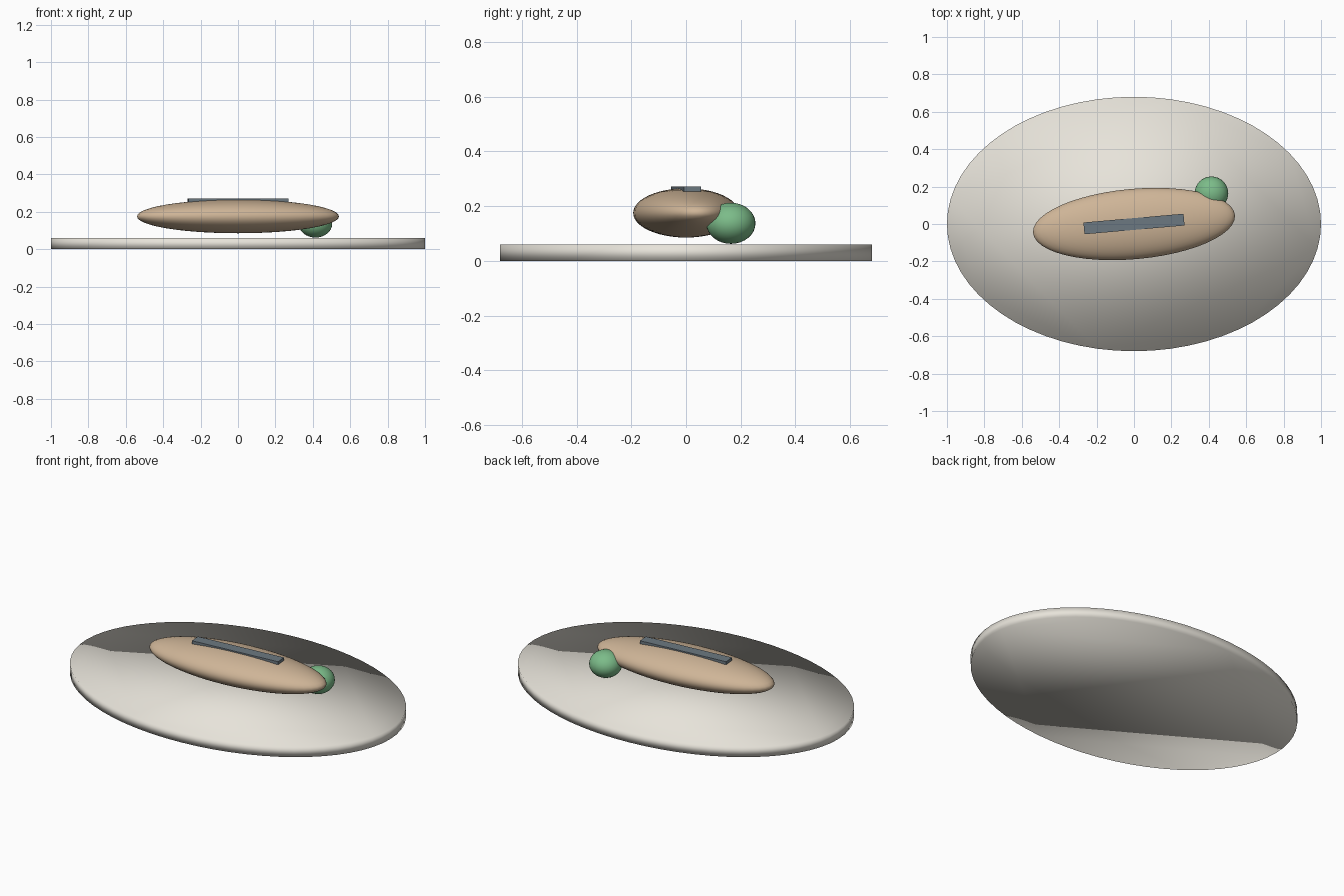
import bpy
from math import radians

if "Cube" in bpy.data.objects:
    bpy.data.objects.remove(bpy.data.objects["Cube"])

TURN = radians(5)


def finish(name, color, scale=(1, 1, 1), turn=0.0, smooth=True):
    ob = bpy.context.object
    ob.name = name
    ob.scale = scale
    ob.rotation_euler.z = turn
    bpy.ops.object.transform_apply(location=False, rotation=True, scale=True)
    if smooth:
        bpy.ops.object.shade_smooth()
    mat = bpy.data.materials.new(name + "_color")
    mat.diffuse_color = (*color, 1)
    mat.use_nodes = True
    mat.node_tree.nodes["Principled BSDF"].inputs["Base Color"].default_value = mat.diffuse_color
    ob.data.materials.append(mat)
    return ob


# Oval plate
bpy.ops.mesh.primitive_cylinder_add(vertices=64, radius=1, depth=0.06, location=(0, 0, 0.03))
finish("plate", (0.80, 0.77, 0.70), (1, 0.68, 1))

# Long main food piece
bpy.ops.mesh.primitive_uv_sphere_add(segments=48, ring_count=24, radius=1, location=(0, 0, 0.175))
finish("main_piece", (0.62, 0.46, 0.31), (0.542, 0.188, 0.09), TURN)

# Thin strip lying along the top
bpy.ops.mesh.primitive_cube_add(size=1, location=(0, 0, 0.262))
finish("top_strip", (0.15, 0.19, 0.22), (0.537, 0.063, 0.018), TURN, smooth=False)

# Green garnish beside the end
bpy.ops.mesh.primitive_uv_sphere_add(segments=32, ring_count=16, radius=1, location=(0.414, 0.164, 0.137))
finish("garnish", (0.20, 0.50, 0.25), (0.09, 0.09, 0.075))
